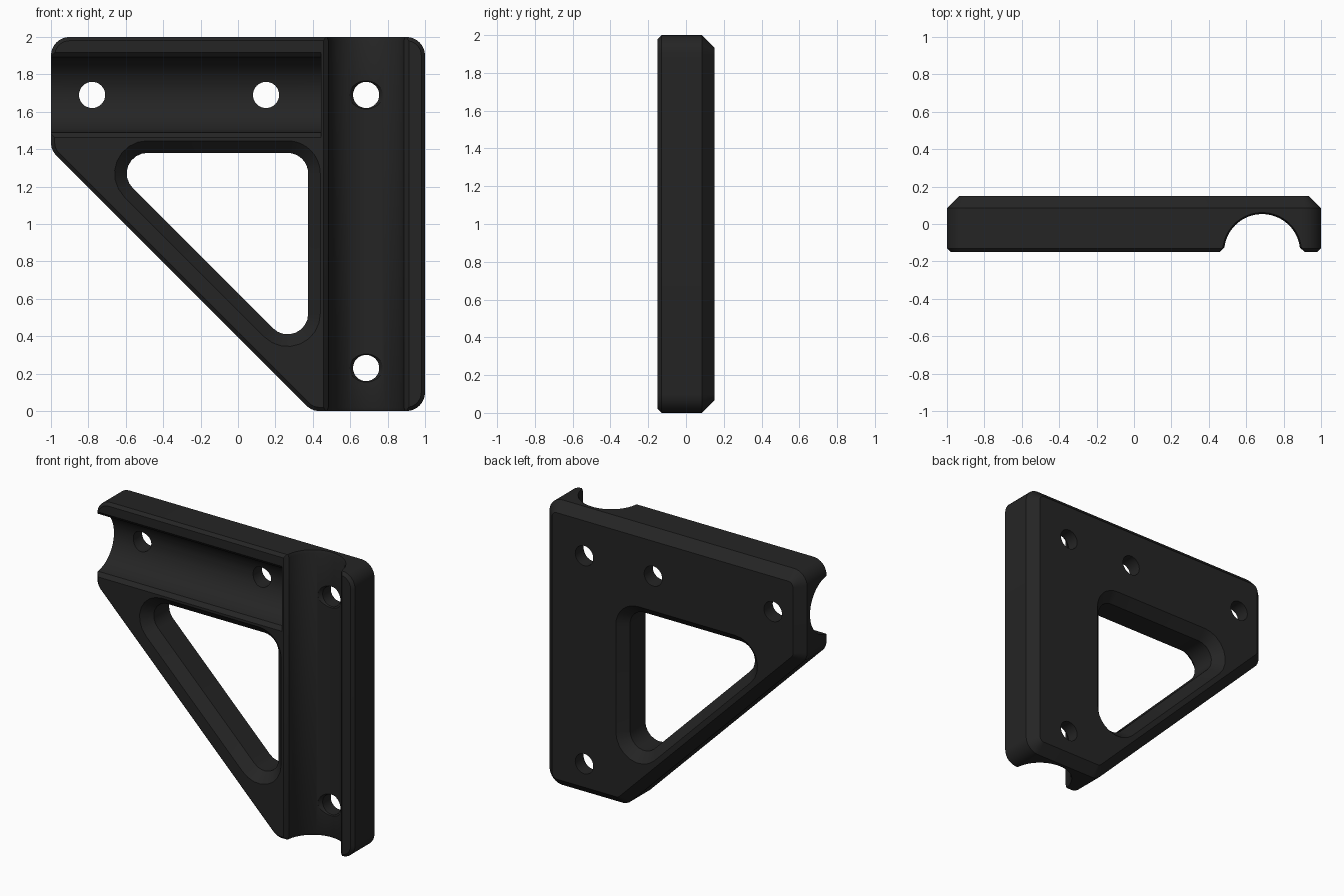
import bpy, bmesh, math

if "Cube" in bpy.data.objects:
    bpy.data.objects.remove(bpy.data.objects["Cube"])

black = bpy.data.materials.new("matte black")
black.diffuse_color = (0.018, 0.018, 0.018, 1)
black.use_nodes = True
black.node_tree.nodes["Principled BSDF"].inputs["Base Color"].default_value = black.diffuse_color


def loft(name, rings):
    """Solid through matching rings of 3D points, capped at both ends."""
    bm = bmesh.new()
    rows = [[bm.verts.new(p) for p in ring] for ring in rings]
    n = len(rows[0])
    for a, b in zip(rows, rows[1:]):
        for i in range(n):
            j = (i + 1) % n
            bm.faces.new((a[i], a[j], b[j], b[i]))
    bm.faces.new(rows[0])
    bm.faces.new(rows[-1])
    bmesh.ops.recalc_face_normals(bm, faces=bm.faces[:])
    mesh = bpy.data.meshes.new(name)
    bm.to_mesh(mesh)
    bm.free()
    mesh.materials.append(black)
    ob = bpy.data.objects.new(name, mesh)
    bpy.context.collection.objects.link(ob)
    return ob


def rounded(centres, r, y, steps=8):
    """Convex outline around counter-clockwise corner centres, at depth y."""
    pts, n = [], len(centres)
    for i, (cx, cz) in enumerate(centres):
        px, pz = centres[i - 1]
        nx, nz = centres[(i + 1) % n]
        a = math.atan2(cz - pz, cx - px) - math.pi / 2
        b = math.atan2(nz - cz, nx - cx) - math.pi / 2
        turn = (b - a) % (2 * math.pi)
        for k in range(steps + 1):
            t = a + turn * k / steps
            pts.append((cx + r * math.cos(t), y, cz + r * math.sin(t)))
    return pts


def circle(x, z, r, y, n=32):
    return [(x + r * math.cos(2 * math.pi * i / n), y,
             z + r * math.sin(2 * math.pi * i / n)) for i in range(n)]


def channel(k=1.0, r=0.203, n=40):
    """Half-round groove section with flared lips, as (across, depth)."""
    arc = [(r * math.cos(t), -0.15 + r * math.sin(t))
           for t in (0.12 + (math.pi - 0.24) * i / n for i in range(n + 1))]
    pts = [(0.253, -0.18), (0.228, -0.15)] + arc + [(-0.228, -0.15), (-0.253, -0.18)]
    return [(u * k, -0.15 + (v + 0.15) * k) for u, v in pts]


# Plate with a small front chamfer and a large back chamfer
outline = [(-0.9, 1.9), (-0.9, 1.436), (0.436, 0.1), (0.9, 0.1), (0.9, 1.9)]
plate = loft("bracket_plate", [rounded(outline, r, y) for r, y in
             ((0.08, -0.15), (0.1, -0.13), (0.1, 0.085), (0.035, 0.15))])

# Triangular window, chamfered on both faces
window = [(-0.485, 1.27), (0.265, 0.52), (0.265, 1.27)]
cutters = [loft("window_cutter", [rounded(window, r, y) for r, y in
           ((0.195, -0.17), (0.11, -0.085), (0.11, 0.085), (0.195, 0.17))])]

# Upright groove, slightly flared where it runs out of the plate
cutters.append(loft("upright_groove_cutter", [
    [(0.685 + u, v, z) for u, v in channel(k)] for z, k in
    ((-0.02, 1.08), (0.02, 1), (1.98, 1), (2.02, 1.08))]))

# Crosswise groove, stopped by a thin wall beside the upright groove
cutters.append(loft("cross_groove_cutter", [
    [(x, v, 1.69 + u) for u, v in channel()] for x in (-1.1, 0.445)]))

# Screw holes; those in the upright groove are countersunk
for x, z, sunk in ((-0.78, 1.69, 0), (0.15, 1.69, 0), (0.685, 1.69, 1), (0.685, 0.23, 1)):
    steps = [(0.088, -0.02), (0.088, 0.035), (0.07, 0.06)] if sunk else [(0.07, -0.02)]
    cutters.append(loft("hole_cutter", [circle(x, z, r, y) for r, y in steps + [(0.07, 0.2)]]))

bpy.context.view_layer.objects.active = plate
plate.select_set(True)
for c in cutters:
    m = plate.modifiers.new("cut", 'BOOLEAN')
    m.operation = 'DIFFERENCE'
    m.solver = 'EXACT'
    m.object = c
    bpy.ops.object.modifier_apply(modifier=m.name)
    bpy.data.objects.remove(c)

bpy.ops.object.shade_smooth_by_angle(angle=math.radians(25))
